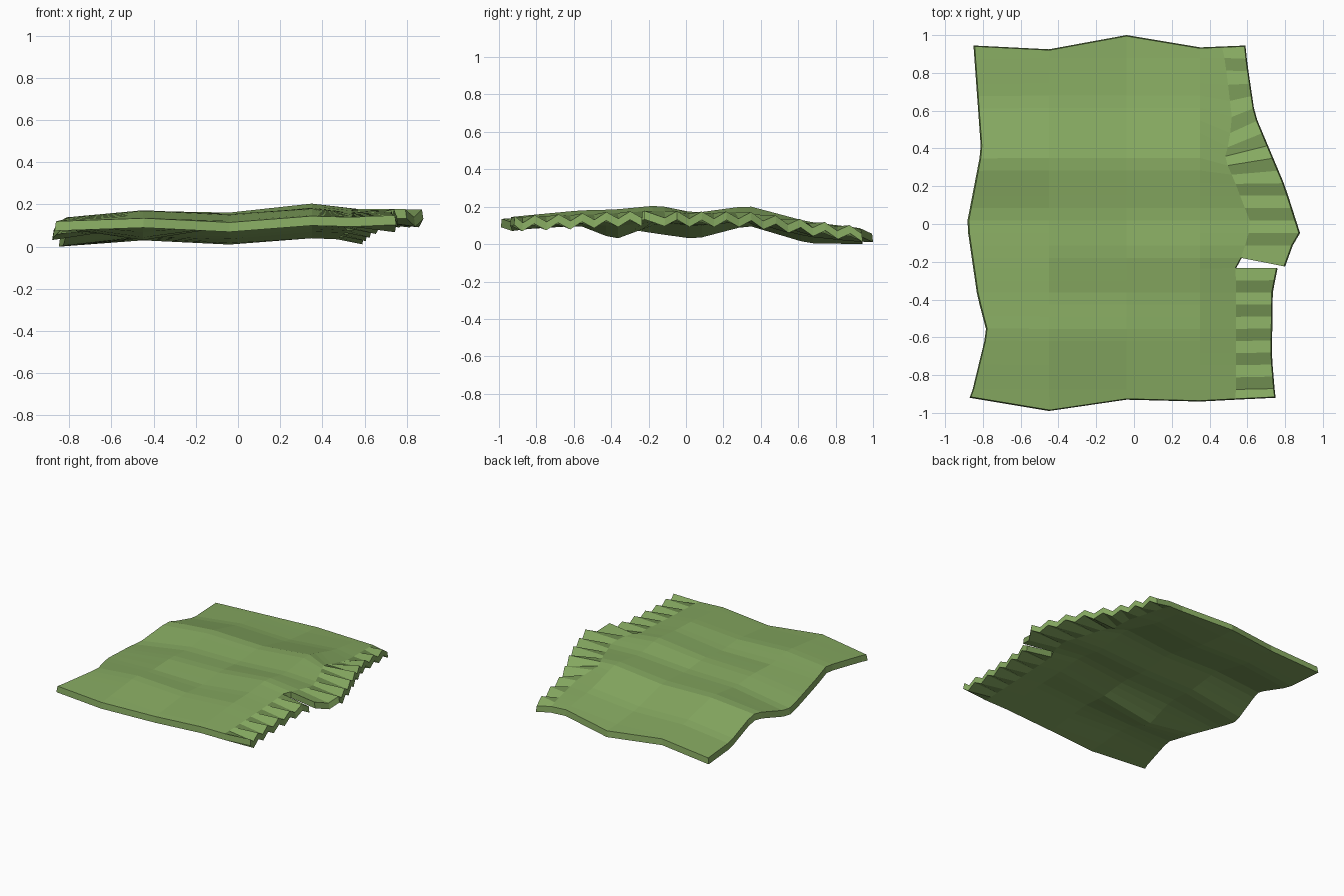
import bpy, bmesh

if "Cube" in bpy.data.objects:
    bpy.data.objects.remove(bpy.data.objects["Cube"])


def lerp(pts, t):
    """Piecewise linear lookup in a short list of (t, value) pairs."""
    if t <= pts[0][0]:
        return pts[0][1]
    for (a, va), (b, vb) in zip(pts, pts[1:]):
        if t <= b:
            return va + (vb - va) * (t - a) / (b - a)
    return pts[-1][1]


# Lengthwise height profiles of the main folds
stations = [-.94, -.57, -.38, -.15, .05, .33, .65, .94]
heights = [
    [.125, .148, .14, .105, .077, .15, .055, .05],
    [.14, .18, .15, .16, .145, .18, .10, .08],
    [.12, .16, .145, .17, .15, .17, .09, .06],
    [.15, .185, .19, .212, .172, .21, .125, .09],
    [.145, .16, .17, .185, .165, .18, .12, .085],
    [.135, .15, .16, .165, .16, .16, .115, .08],
]
folds = [list(zip(stations, h)) for h in heights]

# Plan outlines: left edge, start of the fringe, outer fringe edge
left = [(-.94, -.87), (-.57, -.78), (-.38, -.83), (0, -.885), (.39, -.81), (.945, -.85)]
fringe_in = [(-.94, .54), (-.235, .54), (-.18, .57), (0, .62), (.18, .55),
             (.4, .48), (.6, .52), (.8, .49), (.945, .47)]
fringe_out = [(-.94, .75), (-.7, .73), (-.36, .735), (-.235, .76), (-.18, .80),
              (-.05, .88), (.2, .80), (.58, .64), (.85, .60), (.945, .59)]
fan = [(.2, 0), (.5, -.08), (.78, 0)]      # slant of the ripples
sag = [(-.7, 0), (-.38, .075), (-.15, 0)]  # bulge on the underside
front_y = [-.92, -.99, -.93, -.94, -.93, -.92]
back_y = [.945, .925, 1.0, .935, .94, .945]

# Rows follow the ripples, with a torn slit between the two groups
n_low, n_up = 12, 18
rows = [-.94 + i * (.705 / (n_low - 1)) for i in range(n_low)]
rows += [-.18 + i * (1.125 / (n_up - 1)) for i in range(n_up)]

bm = bmesh.new()
grid = []
for i, s in enumerate(rows):
    xs = [lerp(left, s), -.45, -.04, .35, lerp(fringe_in, s), lerp(fringe_out, s)]
    line = []
    for c, x in enumerate(xs):
        y = front_y[c] if i == 0 else back_y[c] if i == len(rows) - 1 else s
        z = lerp(folds[c], s)
        if c == 4:
            y += lerp(fan, s)
        if c == 5:
            z += .019 * (-1) ** i
            if i == n_low:
                y = -.225
        line.append(bm.verts.new((x, y, z)))
    grid.append(line)

for i in range(len(rows) - 1):
    for c in range(5):
        if i == n_low - 1 and c == 4:
            continue
        bm.faces.new((grid[i][c], grid[i][c + 1], grid[i + 1][c + 1], grid[i + 1][c]))

# Thickness: drop a copy of the sheet and join the rims
top = bm.faces[:]
bmesh.ops.recalc_face_normals(bm, faces=top)
rim = [v for v in bm.verts if v.is_boundary]
ext = bmesh.ops.extrude_face_region(bm, geom=top, use_keep_orig=True)
for v in [g for g in ext["geom"] if isinstance(g, bmesh.types.BMVert)]:
    v.co.z -= .045
    if abs(v.co.x + .45) < .001:
        v.co.z -= lerp(sag, v.co.y)
# Slope the rim slightly inward at the top
for v in rim:
    v.co.x *= .992
    v.co.y *= .995
bmesh.ops.recalc_face_normals(bm, faces=bm.faces[:])
low = min(v.co.z for v in bm.verts)
for v in bm.verts:
    v.co.z -= low

mesh = bpy.data.meshes.new("blanket")
bm.to_mesh(mesh)
bm.free()
blanket = bpy.data.objects.new("blanket", mesh)
bpy.context.collection.objects.link(blanket)

green = bpy.data.materials.new("green_cloth")
green.diffuse_color = (.24, .40, .12, 1)
green.use_nodes = True
green.node_tree.nodes["Principled BSDF"].inputs["Base Color"].default_value = green.diffuse_color
mesh.materials.append(green)
